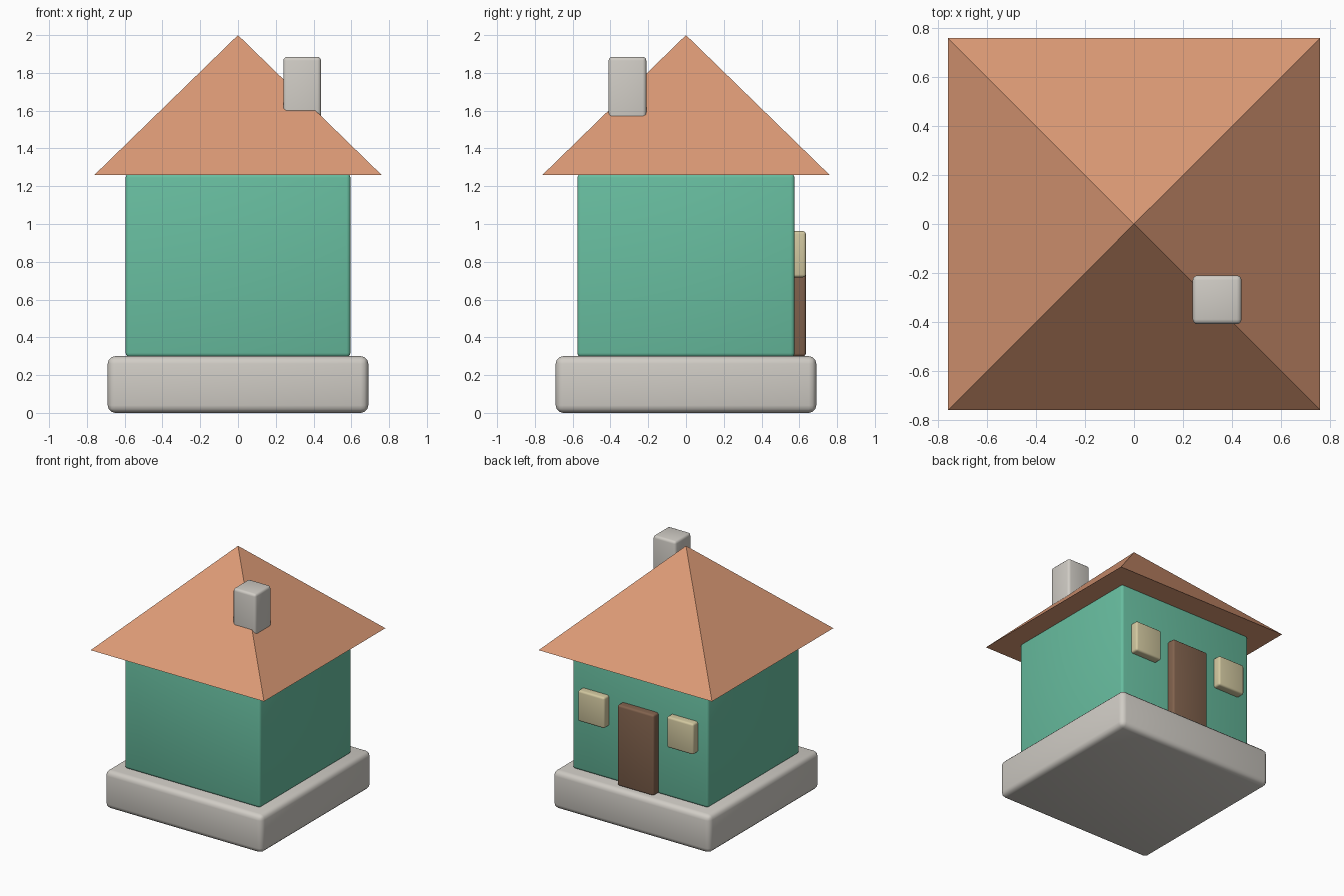
import bpy
import bmesh
from mathutils import Matrix, Vector

default = bpy.data.objects.get("Cube")
if default:
    bpy.data.objects.remove(default, do_unlink=True)


def make_material(name, rgb):
    """Flat material from an sRGB 0-255 colour."""
    linear = [((c / 255 + 0.055) / 1.055) ** 2.4 for c in rgb] + [1.0]
    mat = bpy.data.materials.new(name)
    mat.use_nodes = True
    mat.diffuse_color = linear
    mat.node_tree.nodes["Principled BSDF"].inputs["Base Color"].default_value = linear
    return mat


stone = make_material("pale stone", (208, 204, 197))
plaster = make_material("green plaster", (104, 190, 160))
tile = make_material("terracotta", (220, 154, 118))
wood = make_material("brown wood", (129, 98, 77))
glass = make_material("cream pane", (210, 200, 160))


def add_object(name, bm, mat):
    mesh = bpy.data.meshes.new(name)
    bm.to_mesh(mesh)
    bm.free()
    mesh.materials.append(mat)
    obj = bpy.data.objects.new(name, mesh)
    bpy.context.collection.objects.link(obj)
    return obj


def rounded_box(name, low, high, bevel, mat):
    """Box between two corners with softly rounded edges."""
    low, high = Vector(low), Vector(high)
    bm = bmesh.new()
    place = Matrix.Translation((low + high) / 2) @ Matrix.Diagonal((*(high - low), 1))
    bmesh.ops.create_cube(bm, size=1, matrix=place)
    obj = add_object(name, bm, mat)
    mod = obj.modifiers.new("rounded_edges", "BEVEL")
    mod.width = bevel
    mod.segments = 3
    bpy.ops.object.select_all(action="DESELECT")
    obj.select_set(True)
    bpy.context.view_layer.objects.active = obj
    bpy.ops.object.modifier_apply(modifier=mod.name)
    bpy.ops.object.shade_smooth_by_angle()
    return obj


# Plinth and walls
rounded_box("foundation", (-0.69, -0.69, 0), (0.69, 0.69, 0.3), 0.04, stone)
rounded_box("walls", (-0.595, -0.575, 0.297), (0.595, 0.575, 1.265), 0.02, plaster)

# Pyramid roof with a flat underside
bm = bmesh.new()
eave, low, peak = 0.76, 1.26, 2.0
corners = [bm.verts.new((x * eave, y * eave, low))
           for x, y in ((-1, -1), (1, -1), (1, 1), (-1, 1))]
apex = bm.verts.new((0, 0, peak))
bm.faces.new(corners[::-1])
for i in range(4):
    bm.faces.new((corners[i], corners[(i + 1) % 4], apex))
add_object("roof", bm, tile)

# Chimney rising through the roof
rounded_box("chimney", (0.24, -0.41, 1.45), (0.44, -0.21, 1.885), 0.02, stone)

# Door and a pair of windows on the rear wall
rounded_box("door", (-0.16, 0.54, 0.3), (0.16, 0.635, 0.94), 0.015, wood)
for side, x in (("left", 0.39), ("right", -0.39)):
    rounded_box(side + "_window", (x - 0.117, 0.54, 0.718),
                (x + 0.117, 0.635, 0.962), 0.015, glass)
